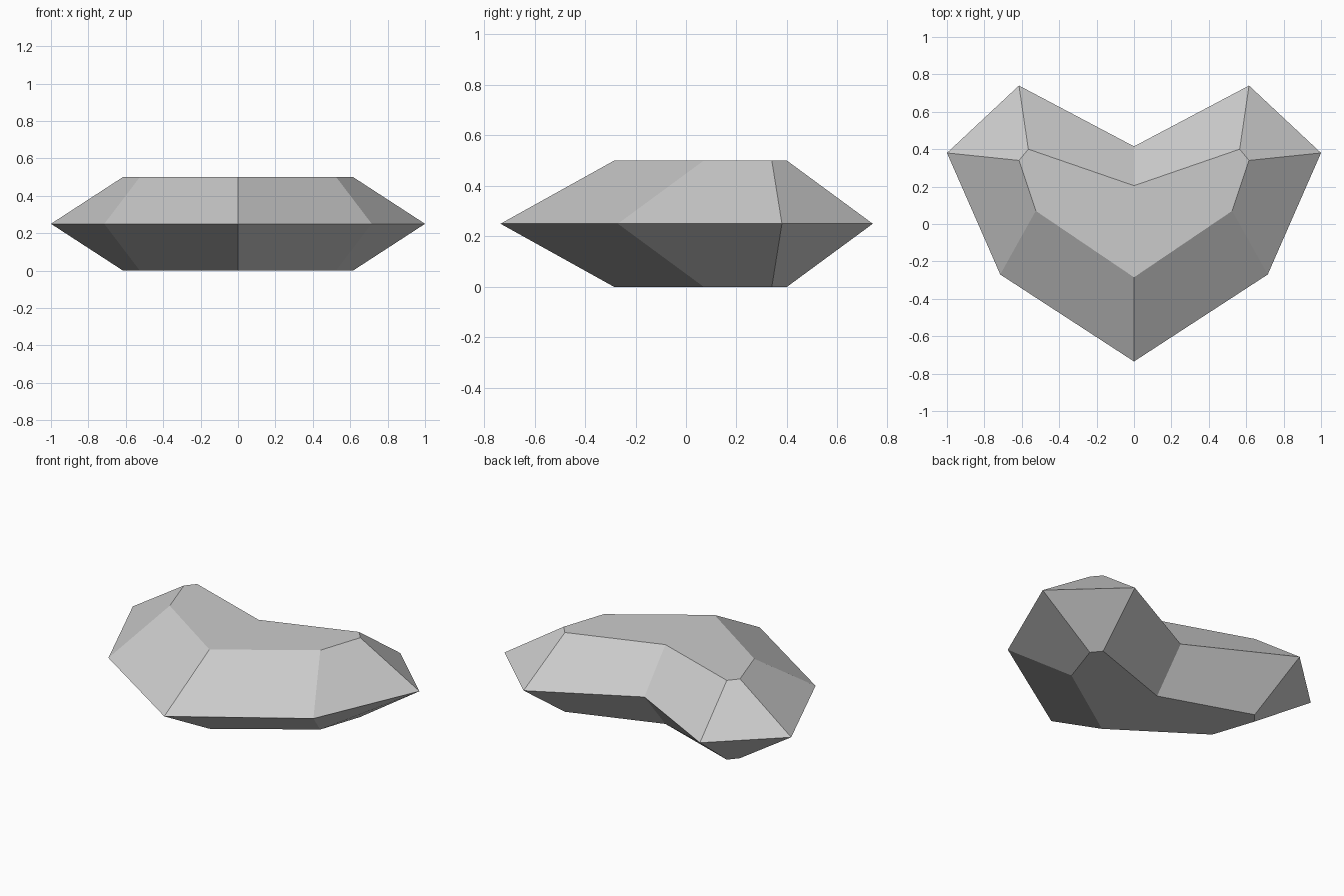
import bpy
import bmesh

cube = bpy.data.objects.get("Cube")
if cube:
    bpy.data.objects.remove(cube, do_unlink=True)

# Plain grey stone
grey = bpy.data.materials.new("light_grey")
grey.use_nodes = True
colour = (0.6, 0.6, 0.6, 1)
grey.diffuse_color = colour
grey.node_tree.nodes["Principled BSDF"].inputs["Base Color"].default_value = colour

HEIGHT = 0.5
# Left half of each outline, from front centre to back centre
GIRDLE = [(0, -0.735), (0.715, -0.27), (1, 0.38), (0.615, 0.74), (0, 0.415)]
TABLE = [(0, -0.285), (0.525, 0.07), (0.615, 0.34), (0.565, 0.4), (0, 0.205)]


def ring(bm, half, z):
    """Mirror a half outline into a closed ring of vertices."""
    outline = half + [(-x, y) for x, y in reversed(half[1:-1])]
    return [bm.verts.new((x, y, z)) for x, y in outline]


# Bevelled gem: flat base, wide girdle, flat table
bm = bmesh.new()
base = ring(bm, TABLE, 0)
girdle = ring(bm, GIRDLE, HEIGHT / 2)
table = ring(bm, TABLE, HEIGHT)
for low, high in ((base, girdle), (girdle, table)):
    for i in range(len(low)):
        j = (i + 1) % len(low)
        bm.faces.new((low[i], low[j], high[j], high[i]))
bm.faces.new(table)
bm.faces.new(base[::-1])
bmesh.ops.recalc_face_normals(bm, faces=bm.faces)

mesh = bpy.data.meshes.new("faceted_gem")
bm.to_mesh(mesh)
bm.free()
mesh.materials.append(grey)
bpy.context.collection.objects.link(bpy.data.objects.new("faceted_gem", mesh))
